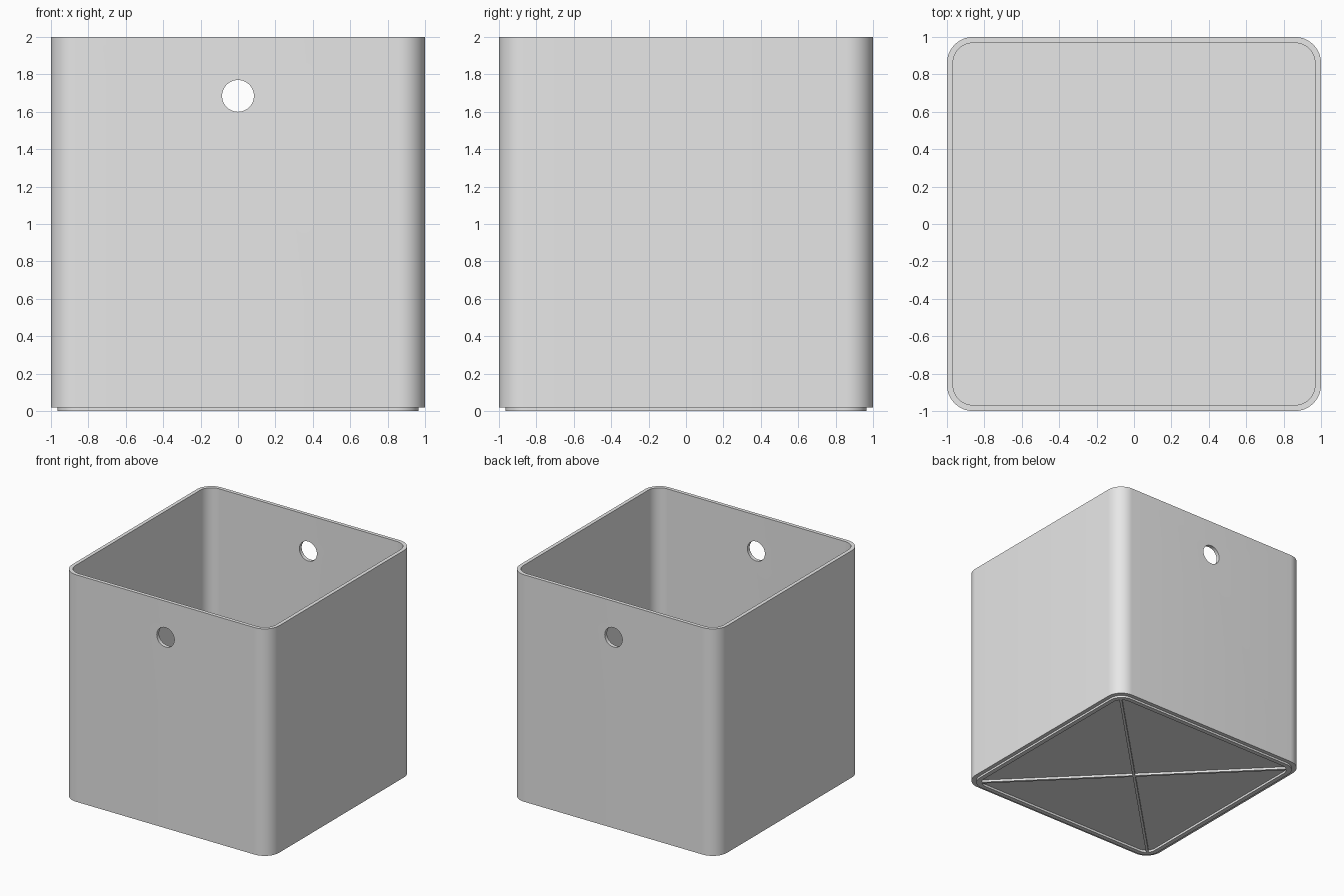
import bpy, bmesh, math

if "Cube" in bpy.data.objects:
    bpy.data.objects.remove(bpy.data.objects["Cube"])

grey = bpy.data.materials.new("light_grey")
grey.diffuse_color = (0.8, 0.8, 0.8, 1)
grey.use_nodes = True
grey.node_tree.nodes["Principled BSDF"].inputs["Base Color"].default_value = grey.diffuse_color


def rounded_square(half, radius, z, seg=12):
    """Points of a rounded square, counter-clockwise."""
    pts = []
    for q, (sx, sy) in enumerate([(1, 1), (-1, 1), (-1, -1), (1, -1)]):
        for i in range(seg + 1):
            a = math.pi / 2 * (q + i / seg)
            pts.append((sx * (half - radius) + radius * math.cos(a),
                        sy * (half - radius) + radius * math.sin(a), z))
    return pts


def finish(ob):
    ob.data.materials.clear()
    ob.data.materials.append(grey)
    bpy.ops.object.select_all(action='DESELECT')
    bpy.context.view_layer.objects.active = ob
    ob.select_set(True)
    bpy.ops.object.shade_smooth_by_angle(angle=math.radians(30))


# Bin shell: one skin from the recessed underside, around the foot, up and back in
rings = [(0.925, 0.09, 0.02), (0.925, 0.09, 0.0),   # underside recess
         (0.965, 0.12, 0.0), (0.965, 0.12, 0.018),  # stepped foot
         (1.0, 0.14, 0.018), (1.0, 0.14, 2.0),      # outer wall
         (0.968, 0.108, 2.0), (0.968, 0.108, 0.04)]  # inner wall and floor
bm = bmesh.new()
loops = [[bm.verts.new(p) for p in rounded_square(*r)] for r in rings]
for a, b in zip(loops, loops[1:]):
    for i in range(len(a)):
        j = (i + 1) % len(a)
        bm.faces.new((a[i], a[j], b[j], b[i]))
bm.faces.new(loops[0][::-1])
bm.faces.new(loops[-1])
bmesh.ops.recalc_face_normals(bm, faces=bm.faces)
mesh = bpy.data.meshes.new("bin_shell")
bm.to_mesh(mesh)
bm.free()
shell = bpy.data.objects.new("bin_shell", mesh)
bpy.context.collection.objects.link(shell)

# Finger holes through front and back
bpy.ops.mesh.primitive_cylinder_add(vertices=48, radius=0.085, depth=3,
                                    location=(0, 0, 1.685),
                                    rotation=(math.pi / 2, 0, 0))
cutter = bpy.context.object
cutter.name = "hole_cutter"
cutter.hide_render = True
mod = shell.modifiers.new("holes", 'BOOLEAN')
mod.object = cutter
mod.operation = 'DIFFERENCE'
mod.solver = 'EXACT'
bpy.context.view_layer.objects.active = shell
bpy.ops.object.modifier_apply(modifier=mod.name)
bpy.data.objects.remove(cutter)
finish(shell)

# Diagonal ribs under the base
for i, angle in enumerate((45, -45)):
    bpy.ops.mesh.primitive_cube_add(size=1, location=(0, 0, 0.0125),
                                    rotation=(0, 0, math.radians(angle)))
    rib = bpy.context.object
    rib.name = f"base_rib_{i + 1}"
    rib.scale = (2.56, 0.022, 0.025)
    finish(rib)
